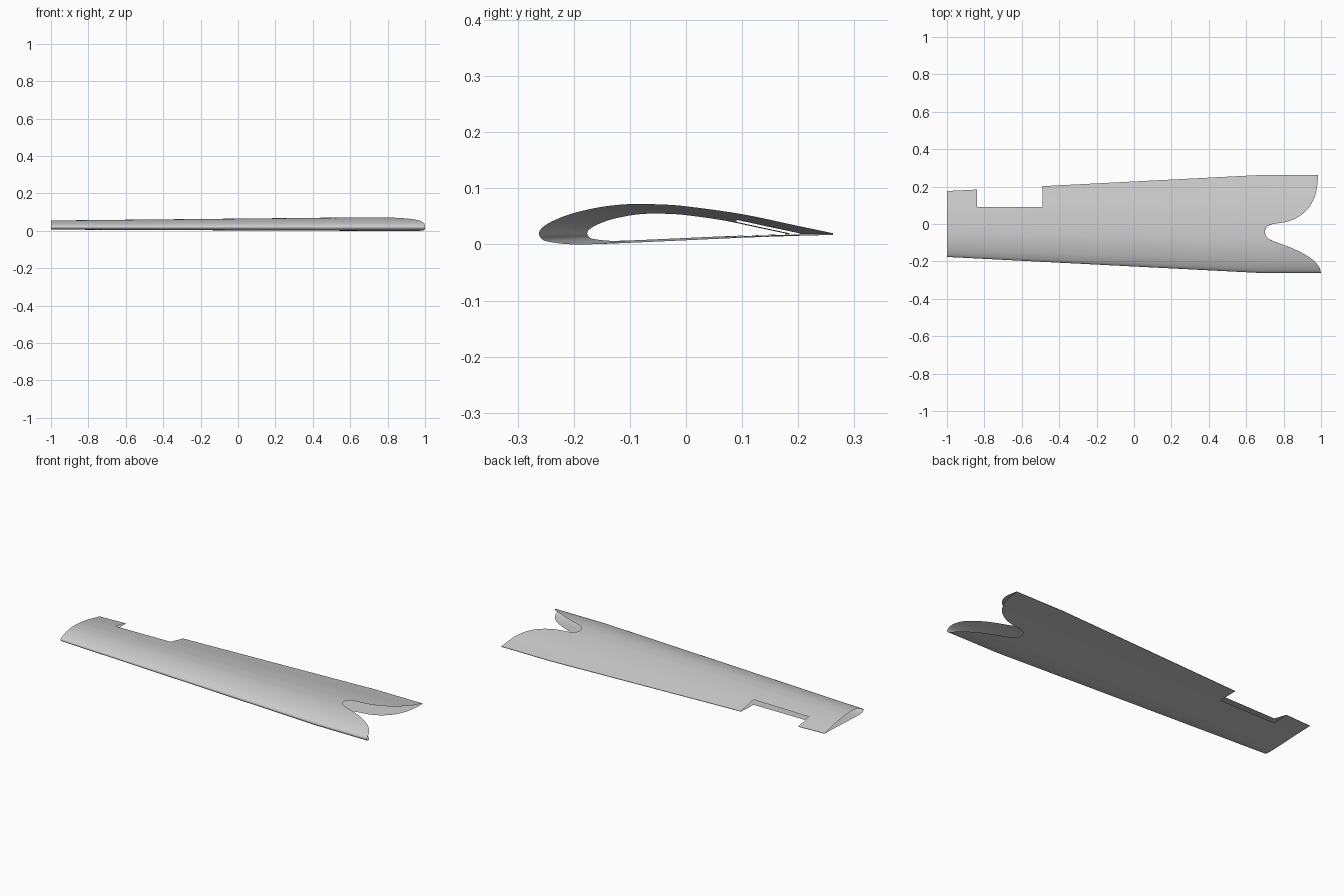
import bpy, bmesh, math
from mathutils import Vector

cube = bpy.data.objects.get("Cube")
if cube:
    bpy.data.objects.remove(cube, do_unlink=True)


def spline(pts, n):
    """Smooth curve through 2D points, n samples per span."""
    p = [Vector(a) for a in pts]
    p = [2 * p[0] - p[1]] + p + [2 * p[-1] - p[-2]]
    out = []
    for a, b, c, d in zip(p, p[1:], p[2:], p[3:]):
        for k in range(n):
            t = k / n
            out.append(0.5 * (2 * b + (c - a) * t + (2 * a - 5 * b + 4 * c - d) * t**2
                              + (3 * b - a - 3 * c + d) * t**3))
    return out + [p[-2]]


# Aerofoil section (y, z): upper trailing edge, round the nose, lower trailing edge
section = spline([(.262, .02), (.2, .033), (.1, .054), (0, .068), (-.05, .0715),
                  (-.1, .072), (-.15, .067), (-.2, .056), (-.235, .043), (-.255, .031),
                  (-.262, .02), (-.256, .009), (-.24, .004), (-.2, 0), (-.15, .001),
                  (-.1, .003), (0, .0075), (.1, .012), (.2, .0155), (.262, .017)], 8)

# Outline of the scooped root end (y, x)
scoop = spline([(-.262, 1), (-.23, .99), (-.19, .955), (-.15, .89), (-.115, .81),
                (-.09, .74), (-.07, .71), (-.04, .70), (-.015, .71), (0, .74),
                (.007, .80), (.03, .865), (.07, .92), (.12, .955), (.18, .976),
                (.262, .985)], 8)


def root_end(y):
    for a, b in zip(scoop, scoop[1:]):
        if a.x <= y <= b.x:
            return a.y + (b.y - a.y) * (y - a.x) / max(b.x - a.x, 1e-6)
    return scoop[0].y if y < 0 else scoop[-1].y


TAPER_END, TIP_SCALE, MID_Z = .68, .672, .02
NOTCH_X, NOTCH_Y = (-.84, -.49), .09

# Open skin lofted from the narrow end to the scooped end
bm = bmesh.new()
rows = []
for y, z in section:
    row = []
    for x in (-1, *NOTCH_X, 0, TAPER_END):
        s = TIP_SCALE + (1 - TIP_SCALE) * (x + 1) / (TAPER_END + 1)
        row.append(bm.verts.new((x, y * s, MID_Z + (z - MID_Z) * s)))
    end = root_end(y)
    for k in range(1, 5):
        row.append(bm.verts.new((TAPER_END + (end - TAPER_END) * k / 4, y, z)))
    rows.append(row)
for r, q in zip(rows, rows[1:] + rows[:1]):
    for j in range(len(r) - 1):
        bm.faces.new((r[j], q[j], q[j + 1], r[j + 1]))

# Rectangular notch in the trailing edge
bmesh.ops.bisect_plane(bm, geom=bm.verts[:] + bm.edges[:] + bm.faces[:],
                       plane_co=(0, NOTCH_Y, 0), plane_no=(0, 1, 0))
gone = []
for f in bm.faces:
    c = f.calc_center_median()
    if NOTCH_X[0] < c.x < NOTCH_X[1] and c.y > NOTCH_Y:
        gone.append(f)
bmesh.ops.delete(bm, geom=gone, context='FACES')

mesh = bpy.data.meshes.new("wing_skin")
bm.to_mesh(mesh)
bm.free()
wing = bpy.data.objects.new("wing_skin", mesh)
bpy.context.collection.objects.link(wing)

# Plain grey skin
grey = bpy.data.materials.new("light_grey")
grey.use_nodes = True
colour = (.6, .6, .6, 1)
grey.diffuse_color = colour
grey.node_tree.nodes["Principled BSDF"].inputs["Base Color"].default_value = colour
mesh.materials.append(grey)

bpy.ops.object.select_all(action='DESELECT')
wing.select_set(True)
bpy.context.view_layer.objects.active = wing
bpy.ops.object.shade_smooth_by_angle(angle=math.radians(35))
